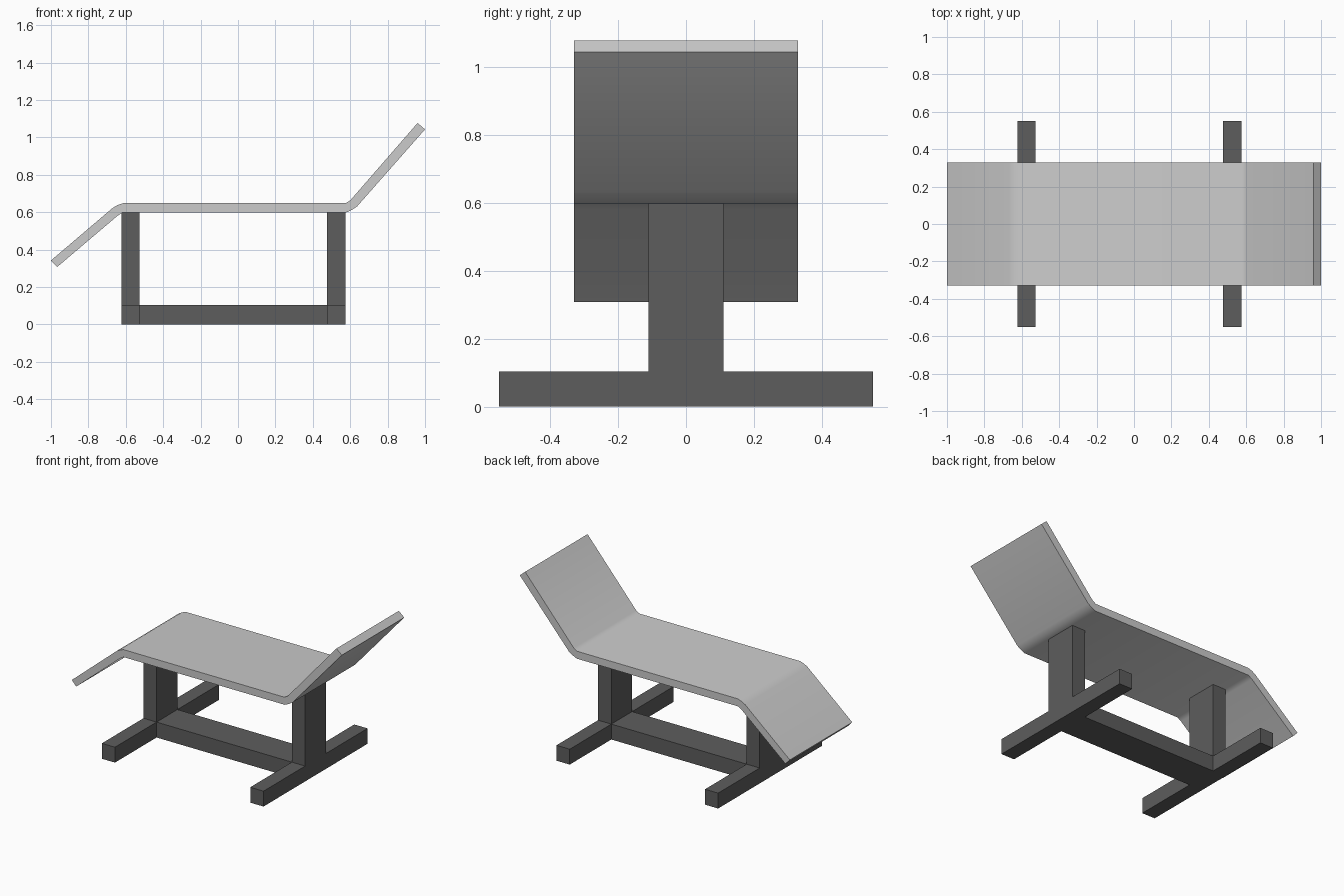
import bpy, bmesh

if "Cube" in bpy.data.objects:
    bpy.data.objects.remove(bpy.data.objects["Cube"])

dark = bpy.data.materials.new("dark_grey")
dark.diffuse_color = (0.11, 0.11, 0.11, 1)
dark.use_nodes = True
dark.node_tree.nodes["Principled BSDF"].inputs["Base Color"].default_value = dark.diffuse_color


def make_object(name, bm, mat=None):
    bmesh.ops.recalc_face_normals(bm, faces=bm.faces)
    me = bpy.data.meshes.new(name)
    bm.to_mesh(me)
    bm.free()
    ob = bpy.data.objects.new(name, me)
    bpy.context.collection.objects.link(ob)
    if mat:
        me.materials.append(mat)
    return ob


def extrude_profile(name, pts, axis, lo, hi, mat=None):
    """Extrude a 2D outline along x (outline in y,z) or along y (outline in x,z)."""
    bm = bmesh.new()
    place = (lambda a, b: (lo, a, b)) if axis == "x" else (lambda a, b: (a, lo, b))
    face = bm.faces.new([bm.verts.new(place(a, b)) for a, b in pts])
    new = bmesh.ops.extrude_face_region(bm, geom=[face])["geom"]
    step = (hi - lo, 0, 0) if axis == "x" else (0, hi - lo, 0)
    bmesh.ops.translate(bm, vec=step, verts=[v for v in new if isinstance(v, bmesh.types.BMVert)])
    return make_object(name, bm, mat)


# Bent lounger panel: drooping foot end, flat seat, raised back
panel = [(-1.0, 0.342), (-0.67, 0.623), (-0.645, 0.638), (-0.615, 0.648),
         (0.575, 0.648), (0.6, 0.663), (0.96, 1.077),
         (1.0, 1.043), (0.636, 0.63), (0.61, 0.613), (0.577, 0.598),
         (-0.618, 0.598), (-0.645, 0.58), (-0.967, 0.307)]
lounger = extrude_profile("lounger_panel", panel, "y", -0.33, 0.33)
bpy.context.view_layer.objects.active = lounger
lounger.select_set(True)
bpy.ops.object.shade_smooth_by_angle(angle=0.7)

# Inverted-T leg frames: wide foot with a central post
half = [(0.55, 0), (0.55, 0.103), (0.11, 0.103), (0.11, 0.598)]
outline = half + [(-y, z) for y, z in reversed(half)]
extrude_profile("foot_end_leg", outline, "x", -0.623, -0.526, dark)
extrude_profile("head_end_leg", outline, "x", 0.476, 0.574, dark)

# Floor beam joining the legs
beam = [(-0.11, 0), (0.11, 0), (0.11, 0.103), (-0.11, 0.103)]
extrude_profile("floor_beam", beam, "x", -0.526, 0.476, dark)
